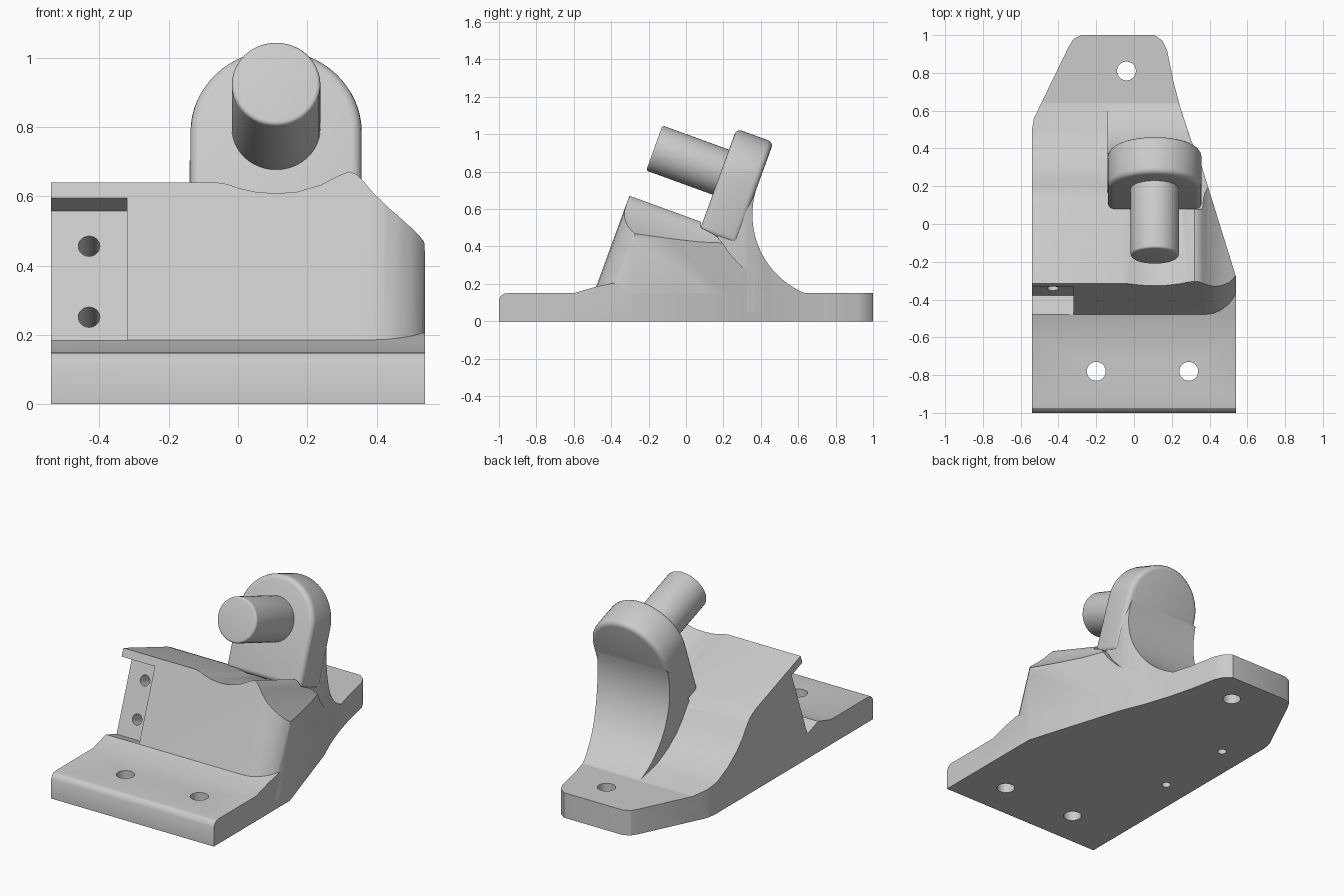
import bpy, bmesh, math
from mathutils import Vector

cube = bpy.data.objects.get("Cube")
if cube:
    bpy.data.objects.remove(cube, do_unlink=True)

GREY = (0.6, 0.6, 0.6, 1)
mat = bpy.data.materials.new("plain_grey")
mat.use_nodes = True
mat.diffuse_color = GREY
mat.node_tree.nodes["Principled BSDF"].inputs["Base Color"].default_value = GREY

# Directions of the tilted axis: UP lies in the sloped face, IN goes through it
TILT = math.radians(20)
SLOPE = math.tan(TILT)
UP = Vector((0, math.sin(TILT), math.cos(TILT)))
IN = Vector((0, math.cos(TILT), -math.sin(TILT)))


def finish(bm, name):
    bmesh.ops.recalc_face_normals(bm, faces=bm.faces)
    mesh = bpy.data.meshes.new(name)
    bm.to_mesh(mesh)
    bm.free()
    mesh.materials.append(mat)
    obj = bpy.data.objects.new(name, mesh)
    bpy.context.collection.objects.link(obj)
    return obj


def prism(name, points, sweep):
    """Sweep a closed polygon of 3D points along a vector."""
    bm = bmesh.new()
    face = bm.faces.new([bm.verts.new(p) for p in points])
    out = bmesh.ops.extrude_face_region(bm, geom=[face])
    moved = [g for g in out["geom"] if isinstance(g, bmesh.types.BMVert)]
    bmesh.ops.translate(bm, verts=moved, vec=Vector(sweep))
    return finish(bm, name)


def side_prism(name, yz, x0, x1):
    return prism(name, [(x0, y, z) for y, z in yz], (x1 - x0, 0, 0))


def rod(name, start, direction, radius, length):
    side = Vector((1, 0, 0))
    other = direction.cross(side)
    ring = [2 * math.pi * i / 48 for i in range(48)]
    pts = [Vector(start) + radius * (math.cos(a) * side + math.sin(a) * other) for a in ring]
    return prism(name, pts, direction * length)


def bake(obj):
    graph = bpy.context.evaluated_depsgraph_get()
    mesh = bpy.data.meshes.new_from_object(obj.evaluated_get(graph))
    obj.modifiers.clear()
    obj.data = mesh


def combine(obj, tool, operation, keep=False):
    mod = obj.modifiers.new("shape", "BOOLEAN")
    mod.operation, mod.object, mod.solver = operation, tool, "EXACT"
    bake(obj)
    if not keep:
        bpy.data.objects.remove(tool, do_unlink=True)


def soften(obj, width):
    mod = obj.modifiers.new("round", "BEVEL")
    mod.width, mod.segments = width, 4
    mod.limit_method, mod.angle_limit = "ANGLE", math.radians(40)
    bake(obj)


# Plan outline shared by base, body and web
plan = [(-.54, -1), (.54, -1), (.54, -.28), (.36, .3), (.3, .45), (.25, .6), (.21, .75),
        (.175, .92), (.15, .97), (.11, 1), (-.28, 1), (-.32, .98), (-.345, .94),
        (-.53, .56), (-.54, .5)]
outline = prism("outline", [(x, y, 0) for x, y in plan], (0, 0, 1.3))

# Mounting base with rounded front edge and sloped apron
base = side_prism("mounting_base", [
    (-1, 0), (-1, .115), (-.99, .135), (-.975, .147), (-.95, .15), (-.6, .15),
    (-.48, .185), (-.38, .206), (-.3, .15), (1, .15), (1, 0)], -.6, .6)
combine(base, outline, "INTERSECT", keep=True)

# Body: rear profile, cut by the cradle top and the sloped front
body = side_prism("body", [
    (-.6, .05), (-.6, 1), (.08, 1), (.08, .5), (.14, .47), (.165, .452), (.19, .425),
    (.235, .36), (.29, .3), (.37, .24), (.47, .19), (.64, .15), (.64, .05)], -.6, .6)
combine(body, outline, "INTERSECT", keep=True)

crest = [(-.7, .64), (-.06, .64), (-.03, .634), (0, .622), (.05, .609), (.11, .604),
         (.17, .609), (.24, .632), (.29, .662), (.32, .675), (.34, .668), (.36, .647),
         (.39, .607), (.43, .565), (.48, .525), (.54, .482), (.7, .38)]
start = -.8
rise = -SLOPE * (start + .314)
top_points = [(x, start, z + rise) for x, z in crest]
top_points += [(.7, start, -1), (-.7, start, -1)]
top = prism("cradle_top", top_points, (0, 2, -2 * SLOPE))
combine(body, top, "INTERSECT")

nose = [(-.7, 1.2), (-.7, -.48), (.37, -.48), (.42, -.474), (.46, -.458), (.5, -.43),
        (.525, -.4), (.54, -.37), (.6, -.25), (.6, 1.2)]
front = prism("front_slope", [(x, y - .185 * SLOPE, 0) for x, y in nose], (0, 1.3 * SLOPE, 1.3))
combine(body, front, "INTERSECT")

# Front corner recess with two bores
corner = Vector((0, -.48, .185))
depth = .108
box = [corner - IN * .3, corner + IN * depth,
       corner + IN * depth + UP * .436, corner - IN * .3 + UP * .436]
recess = side_prism("recess", [(p.y, p.z) for p in box], -.7, -.32)
combine(base, recess, "DIFFERENCE", keep=True)
combine(body, recess, "DIFFERENCE")
for z in (.25, .455):
    y = -.375 + SLOPE * (z - .15)
    bore = rod("bore", Vector((-.43, y, z)) - IN * .05, IN, .031, .25)
    combine(body, bore, "DIFFERENCE")

# Screw holes through the base and small blind holes underneath
for x, y, radius, height in ((-.2, -.78, .05, .4), (.29, -.78, .05, .4), (-.04, .81, .05, .4),
                             (-.38, -.17, .025, .15), (-.38, .32, .025, .15)):
    hole = rod("hole", (x, y, -.1), Vector((0, 0, 1)), radius, height)
    combine(base, hole, "DIFFERENCE")

# Curved web behind the lug
arc = []
for i in range(25):
    a = math.radians(163 + 85 * i / 24)
    arc.append((.81 + .455 * math.cos(a), .57 + .455 * math.sin(a)))
web = side_prism("rear_web", [(.15, .05), (.15, .42), (.3, .66)] + arc + [(.64, .05)], -.14, .35)
combine(web, outline, "INTERSECT")

# Round-topped lug
hub = Vector((.11, .186, .797))
RADIUS = .247
shape = [hub + Vector((RADIUS, 0, 0)) - UP * .335]
for i in range(33):
    a = math.pi * i / 32
    shape.append(hub + RADIUS * (Vector((math.cos(a), 0, 0)) + UP * math.sin(a)))
shape.append(hub - Vector((RADIUS, 0, 0)) - UP * .335)
lug = prism("lug", shape, IN * .21)
soften(lug, .03)

# Pin
pin = rod("pin", hub - IN * .378, IN, .128, .45)
soften(pin, .012)

for obj in (base, body, web, lug, pin):
    bpy.ops.object.select_all(action="DESELECT")
    obj.select_set(True)
    bpy.context.view_layer.objects.active = obj
    bpy.ops.object.shade_smooth_by_angle(angle=math.radians(30))
